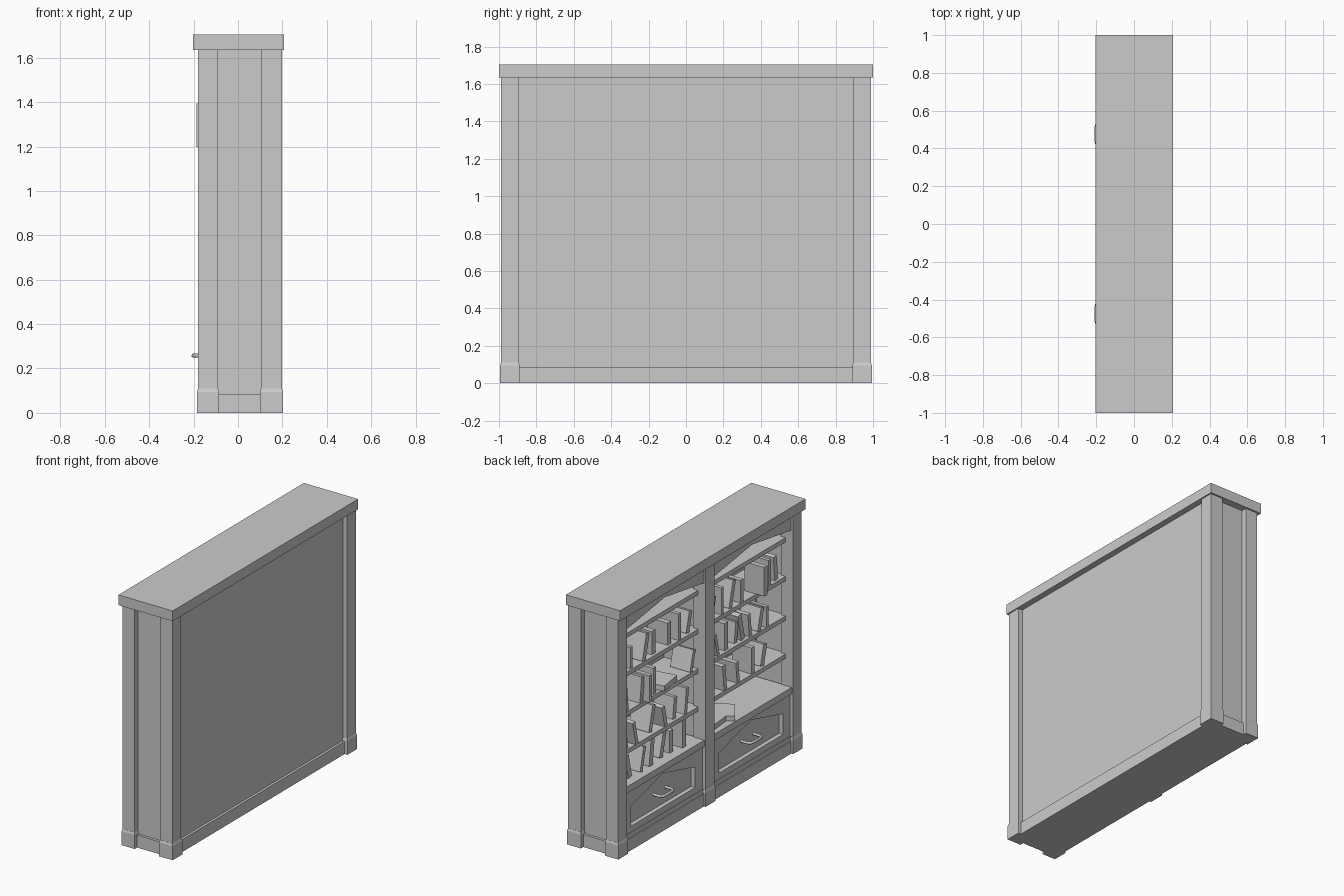
import bpy, bmesh, math, random
from mathutils import Matrix, Vector

if "Cube" in bpy.data.objects:
    bpy.data.objects.remove(bpy.data.objects["Cube"])

random.seed(4)


def finish(name, bm):
    bmesh.ops.recalc_face_normals(bm, faces=bm.faces)
    me = bpy.data.meshes.new(name)
    bm.to_mesh(me)
    bm.free()
    ob = bpy.data.objects.new(name, me)
    bpy.context.collection.objects.link(ob)
    return ob


def box(name, x, y, z, inset=0.0, rot=None):
    """Box from (min, max) ranges; inset narrows the top, rot turns it about its bottom centre."""
    bm = bmesh.new()
    bmesh.ops.create_cube(bm, size=1)
    size = Vector((x[1] - x[0], y[1] - y[0], z[1] - z[0]))
    for v in bm.verts:
        top = v.co.z > 0
        v.co = Vector((v.co.x * (size.x - 2 * inset * top),
                       v.co.y * (size.y - 2 * inset * top),
                       (v.co.z + 0.5) * size.z))
    if rot:
        bmesh.ops.transform(bm, matrix=rot, verts=bm.verts)
    bmesh.ops.translate(bm, vec=((x[0] + x[1]) / 2, (y[0] + y[1]) / 2, z[0]), verts=bm.verts)
    return finish(name, bm)


def gable(name, x, y, top, ends, apex):
    """Rail whose underside rises to a shallow point in the middle."""
    prof = [(y[0], ends), (sum(y) / 2, apex), (y[1], ends), (y[1], top), (y[0], top)]
    bm = bmesh.new()
    face = bm.faces.new([bm.verts.new((x[0], a, b)) for a, b in prof])
    ext = bmesh.ops.extrude_face_region(bm, geom=[face])["geom"]
    bmesh.ops.translate(bm, vec=(x[1] - x[0], 0, 0),
                        verts=[g for g in ext if isinstance(g, bmesh.types.BMVert)])
    return finish(name, bm)


def post(name, x, y):
    """Square post standing on a wider foot with a sloped top."""
    box(name, x, y, (0.1, 1.64))
    fx, fy = (x[0] - 0.005, x[1] + 0.005), (y[0] - 0.006, y[1] + 0.006)
    box(name + "_foot", fx, fy, (0, 0.095))
    box(name + "_foot_slope", fx, fy, (0.095, 0.11), 0.005)


# Top slab, back board and plinth
box("top_slab", (-0.203, 0.207), (-1, 1), (1.635, 1.705))
box("back_board", (0.145, 0.165), (-0.93, 0.93), (0.05, 1.64))
box("plinth", (-0.172, 0.182), (-0.968, 0.968), (0, 0.085))

# Posts, end panels and divider
for s, side in ((1, "left"), (-1, "right")):
    y = tuple(sorted((s * 0.895, s * 0.988)))
    post(side + "_front_post", (-0.18, -0.09), y)
    post(side + "_rear_post", (0.103, 0.198), y)
    box(side + "_end_panel", (-0.12, 0.15), tuple(sorted((s * 0.91, s * 0.95))), (0.05, 1.64))
post("centre_post", (-0.18, -0.09), (-0.048, 0.048))
box("divider", (-0.1, 0.15), (-0.03, 0.03), (0.05, 1.64))

# Both bays: header, shelves, drawer and handle
for s, side in ((1, "left"), (-1, "right")):
    y = tuple(sorted((s * 0.04, s * 0.9)))
    wide = tuple(sorted((s * 0.02, s * 0.92)))
    gable(side + "_header", (-0.168, -0.13), y, 1.637, 1.52, 1.585)
    for i, z in enumerate((0.665, 0.925, 1.195, 1.46)):
        box(f"{side}_shelf_{i}", (-0.125, 0.15), wide, (z - 0.03, z))
    box(side + "_drawer_top", (-0.172, 0.15), y, (0.405, 0.45))
    box(side + "_base_moulding", (-0.165, 0.1), y, (0.08, 0.115))
    box(side + "_drawer_panel", (-0.13, -0.1), y, (0.1, 0.41))
    box(side + "_drawer_bottom_rail", (-0.16, -0.125), y, (0.115, 0.155))
    inner = tuple(sorted((s * 0.13, s * 0.82)))
    box(side + "_drawer_stile_a", (-0.16, -0.125), (y[0], inner[0]), (0.155, 0.405))
    box(side + "_drawer_stile_b", (-0.16, -0.125), (inner[1], y[1]), (0.155, 0.405))
    gable(side + "_drawer_top_rail", (-0.16, -0.125), inner, 0.405, 0.295, 0.385)

    cu = bpy.data.curves.new(side + "_handle", "CURVE")
    cu.dimensions = "3D"
    cu.bevel_depth = 0.009
    cu.bevel_resolution = 2
    cu.use_fill_caps = True
    path = [(-0.125, -0.066), (-0.175, -0.066), (-0.195, -0.057), (-0.201, -0.035),
            (-0.201, 0.035), (-0.195, 0.057), (-0.175, 0.066), (-0.125, 0.066)]
    sp = cu.splines.new("POLY")
    sp.points.add(len(path) - 1)
    for p, (px, py) in zip(sp.points, path):
        p.co = (px, s * 0.475 + py, 0.258, 1)
    bpy.context.collection.objects.link(bpy.data.objects.new(side + "_handle", cu))

# Standing books: shelf height -> positions along y
rows = {
    1.195: (0.83, 0.75, 0.63, 0.5, 0.33, 0.24, 0.14, -0.1, -0.22, -0.31, -0.43, -0.72, -0.82),
    0.925: (0.8, 0.66, 0.5, 0.12, -0.1, -0.18, -0.28, -0.39, -0.46, -0.53, -0.61, -0.7),
    0.665: (0.81, 0.71, 0.53, 0.39, 0.28, 0.18, -0.12, -0.25, -0.39, -0.55, -0.66),
    0.45: (0.76, 0.66, 0.55, 0.42, 0.31, 0.2),
}
for z, ys in rows.items():
    for i, y in enumerate(ys):
        h, t = random.uniform(0.14, 0.19), random.uniform(0.025, 0.04)
        x = random.uniform(-0.13, -0.1)
        lean = random.choice((-0.22, -0.1, 0.0, 0.12, 0.25))
        lift = t / 2 * abs(math.sin(lean))
        box(f"book_{int(z * 100)}_{i}", (x, x + 0.15), (y - t / 2, y + t / 2),
            (z + lift, z + lift + h), rot=Matrix.Rotation(lean, 4, "X"))

# Books pulled forward past the frame
box("pulled_book_right", (-0.188, -0.04), (-0.61, -0.575), (1.197, 1.395))
box("pulled_book_left", (-0.165, -0.015), (0.6, 0.63), (0.925, 1.11))

# Books lying flat
for i, (y, z, turn) in enumerate(((-0.32, 0.45, 0.6), (-0.17, 0.45, 0.1), (0.36, 0.925, 0.15))):
    box(f"flat_book_{i}", (-0.13, 0.02), (y - 0.09, y + 0.09), (z, z + 0.035),
        rot=Matrix.Rotation(turn, 4, "Z"))
